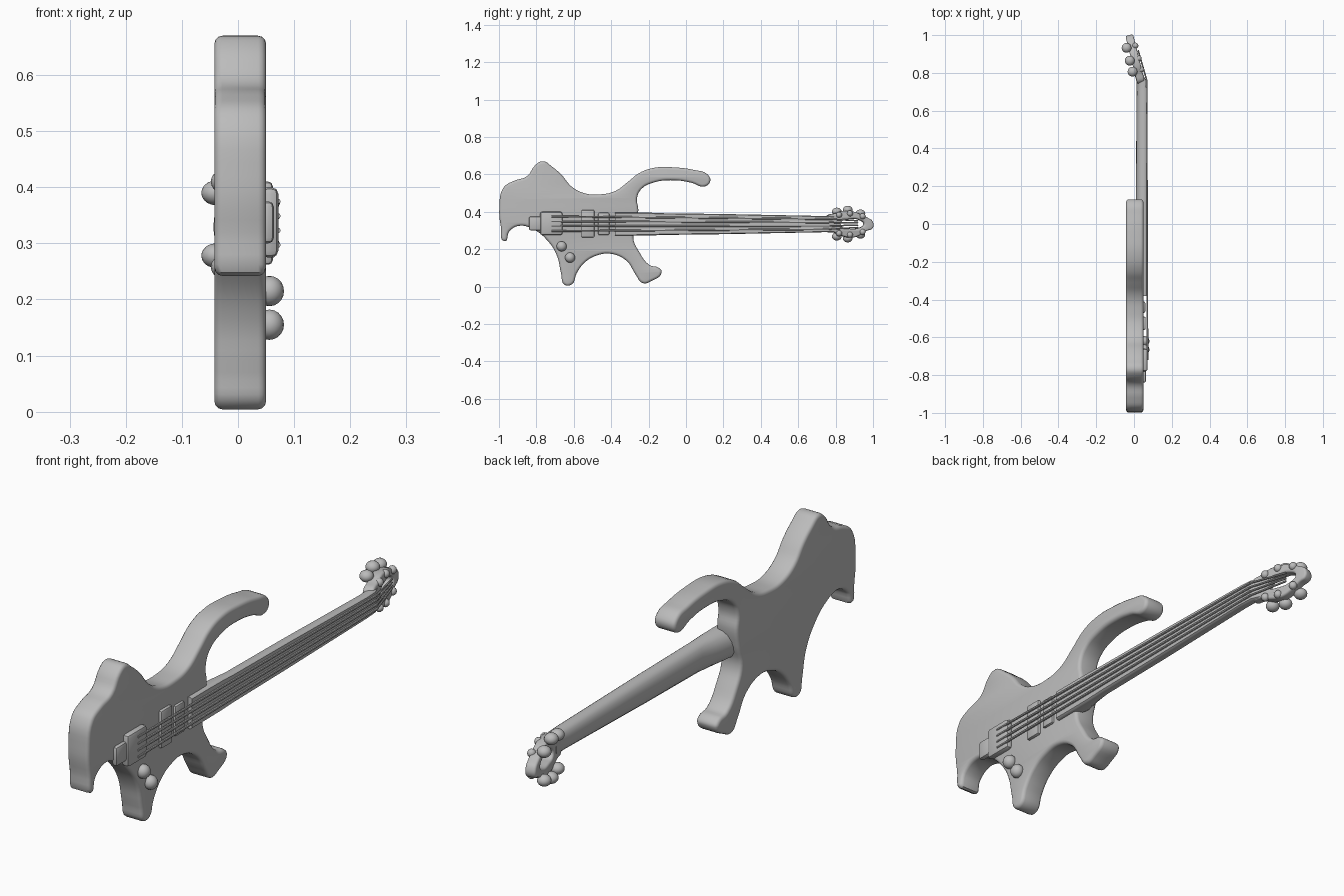
import bpy, bmesh, math
from mathutils import Matrix, Vector

cube = bpy.data.objects.get("Cube")
if cube:
    bpy.data.objects.remove(cube, do_unlink=True)

grey = bpy.data.materials.new("plain grey")
grey.use_nodes = True
grey.diffuse_color = (0.5, 0.5, 0.5, 1)
grey.node_tree.nodes["Principled BSDF"].inputs["Base Color"].default_value = (0.5, 0.5, 0.5, 1)

# Maps drawing coordinates (u, v, w) to world (y, z, x)
SIDE = Matrix(((0, 0, 1, 0), (1, 0, 0, 0), (0, 1, 0, 0), (0, 0, 0, 1)))


def add(name, mesh, matrix=Matrix()):
    mesh.transform(matrix)
    mesh.materials.clear()
    mesh.materials.append(grey)
    ob = bpy.data.objects.new(name, mesh)
    bpy.context.collection.objects.link(ob)
    bpy.ops.object.select_all(action='DESELECT')
    ob.select_set(True)
    bpy.context.view_layer.objects.active = ob
    bpy.ops.object.shade_smooth_by_angle(angle=math.radians(40))
    return ob


def slab(name, outlines, half, bevel, matrix):
    """Rounded slab cut from smooth closed outlines; inner outlines are holes."""
    cu = bpy.data.curves.new(name, 'CURVE')
    cu.dimensions, cu.fill_mode = '2D', 'BOTH'
    cu.resolution_u = 5
    cu.extrude, cu.bevel_depth, cu.offset = half - bevel, bevel, -bevel
    cu.bevel_resolution = 2
    for pts in outlines:
        sp = cu.splines.new('BEZIER')
        sp.bezier_points.add(len(pts) - 1)
        sp.use_cyclic_u = True
        for bp, (u, v) in zip(sp.bezier_points, pts):
            bp.co = (u, v, 0)
            bp.handle_left_type = bp.handle_right_type = 'AUTO'
    tmp = bpy.data.objects.new(name + " helper", cu)
    bpy.context.collection.objects.link(tmp)
    dg = bpy.context.evaluated_depsgraph_get()
    mesh = bpy.data.meshes.new_from_object(tmp.evaluated_get(dg))
    bpy.data.objects.remove(tmp, do_unlink=True)
    bm = bmesh.new()
    bm.from_mesh(mesh)
    bmesh.ops.remove_doubles(bm, verts=bm.verts, dist=0.0002)
    bmesh.ops.recalc_face_normals(bm, faces=bm.faces)
    bm.to_mesh(mesh)
    bm.free()
    return add(name, mesh, matrix)


def box(name, lo, hi, bevel=0.008):
    bm = bmesh.new()
    bmesh.ops.create_cube(bm, size=1)
    for v in bm.verts:
        v.co = [a + (b - a) * (c + 0.5) for a, b, c in zip(lo, hi, v.co)]
    bmesh.ops.bevel(bm, geom=bm.edges[:], offset=bevel, segments=2, profile=0.5, affect='EDGES')
    mesh = bpy.data.meshes.new(name)
    bm.to_mesh(mesh)
    bm.free()
    return add(name, mesh)


def ball(name, centre, size):
    bm = bmesh.new()
    bmesh.ops.create_uvsphere(bm, u_segments=16, v_segments=10, radius=1)
    mesh = bpy.data.meshes.new(name)
    bm.to_mesh(mesh)
    bm.free()
    return add(name, mesh, Matrix.Translation(centre) @ Matrix.Diagonal((*size, 1)))


def rod(name, a, b, r):
    a, b = Vector(a), Vector(b)
    bm = bmesh.new()
    bmesh.ops.create_cone(bm, cap_ends=True, segments=8, radius1=r, radius2=r, depth=(b - a).length)
    mesh = bpy.data.meshes.new(name)
    bm.to_mesh(mesh)
    bm.free()
    turn = (b - a).to_track_quat('Z', 'Y').to_matrix().to_4x4()
    return add(name, mesh, Matrix.Translation((a + b) / 2) @ turn)


def loft(name, rings):
    bm = bmesh.new()
    rows = [[bm.verts.new(p) for p in ring] for ring in rings]
    n = len(rows[0])
    for r0, r1 in zip(rows, rows[1:]):
        for i in range(n):
            bm.faces.new((r0[i], r0[(i + 1) % n], r1[(i + 1) % n], r1[i]))
    bm.faces.new(rows[0])
    bm.faces.new(rows[-1])
    bmesh.ops.recalc_face_normals(bm, faces=bm.faces)
    mesh = bpy.data.meshes.new(name)
    bm.to_mesh(mesh)
    bm.free()
    return add(name, mesh)


# Body with curved horns and scalloped edges
body = [(-.975, .53), (-.998, .42), (-.99, .32), (-.97, .242), (-.945, .295), (-.89, .325),
        (-.82, .308), (-.74, .245), (-.69, .165), (-.668, .07), (-.65, .01), (-.61, .012),
        (-.585, .07), (-.54, .13), (-.48, .165), (-.40, .175), (-.315, .135), (-.27, .065),
        (-.23, .018), (-.185, .03), (-.13, .075), (-.145, .1), (-.195, .115), (-.25, .185),
        (-.282, .26), (-.265, .34), (-.255, .41), (-.262, .47), (-.24, .52), (-.17, .557),
        (-.06, .568), (.03, .555), (.1, .535), (.13, .565), (.112, .602), (.045, .623),
        (-.06, .637), (-.17, .635), (-.25, .607), (-.31, .56), (-.38, .51), (-.46, .493),
        (-.54, .498), (-.61, .533), (-.665, .597), (-.715, .64), (-.765, .67), (-.805, .65),
        (-.85, .59), (-.92, .565)]
slab("body", [body], 0.046, 0.014, Matrix.Translation((0.004, 0, 0)) @ SIDE)

# Neck: rounded back, flat front, deeper heel at the body
sections = [(-.38, .066, -.02, .062), (-.27, .066, -.02, .062), (-.19, .066, .0, .061),
            (-.12, .066, .01, .058), (.2, .066, .01, .054), (.7, .066, .014, .044),
            (.76, .063, .012, .043), (.80, .045, .0, .042)]
rings = []
for y, front, back, hw in sections:
    edge = front - 0.018
    ring = [(front, y, .334 + hw * .92), (edge + .012, y, .334 + hw)]
    for k in range(9):
        a = math.pi * k / 8
        ring.append((edge - (edge - back) * math.sin(a) ** .8, y, .334 + hw * math.cos(a)))
    ring += [(edge + .012, y, .334 - hw), (front, y, .334 - hw * .92)]
    rings.append(ring)
loft("neck", rings)

# Headstock: tilted back, open in the middle
tilt = Matrix.Translation((.032, .77, .334)) @ Matrix.Rotation(math.radians(14), 4, 'Z')
head = [(-.02, .04), (.03, .058), (.07, .07), (.13, .066), (.17, .05), (.205, .034), (.232, .014),
        (.232, -.022), (.2, -.036), (.17, -.055), (.12, -.072), (.06, -.062), (.02, -.045), (-.02, -.038)]
hole = [(.06, .012), (.1, .026), (.16, .022), (.185, 0), (.16, -.02), (.1, -.024), (.06, -.012)]
slab("headstock", [head, hole], 0.021, 0.009, tilt @ SIDE)

# Tuning pegs around the headstock
for side in (1, -1):
    for i, (u, v) in enumerate([(.045, .066), (.105, .076), (.175, .056)]):
        ball(f"tuner_button_{i}_{side}", tilt @ Vector((-.03, u, v * side)), (.026, .026, .022))
        ball(f"tuner_post_{i}_{side}", tilt @ Vector((.018, u, v * .75 * side)), (.016, .016, .016))

# Bridge, tailpiece and pickups
box("bridge", (.04, -.78, .275), (.072, -.66, .40), .012)
box("tailpiece", (.04, -.84, .30), (.064, -.77, .375), .01)
box("bridge_pickup", (.04, -.56, .262), (.062, -.49, .41))
box("neck_pickup", (.04, -.47, .275), (.06, -.41, .395))

# Control knobs
for i, (y, z) in enumerate([(-.665, .215), (-.62, .155)]):
    ball(f"knob_{i}", (.056, y, z), (.026, .027, .027))

# Strings
for i in range(4):
    t = i - 1.5
    nut = (.066, .765, .334 + t * .018)
    rod(f"string_{i}", (.071, -.72, .336 + t * .026), nut, .005)
    rod(f"head_string_{i}", nut, (.022, .92, .334 + t * .012), .004)
